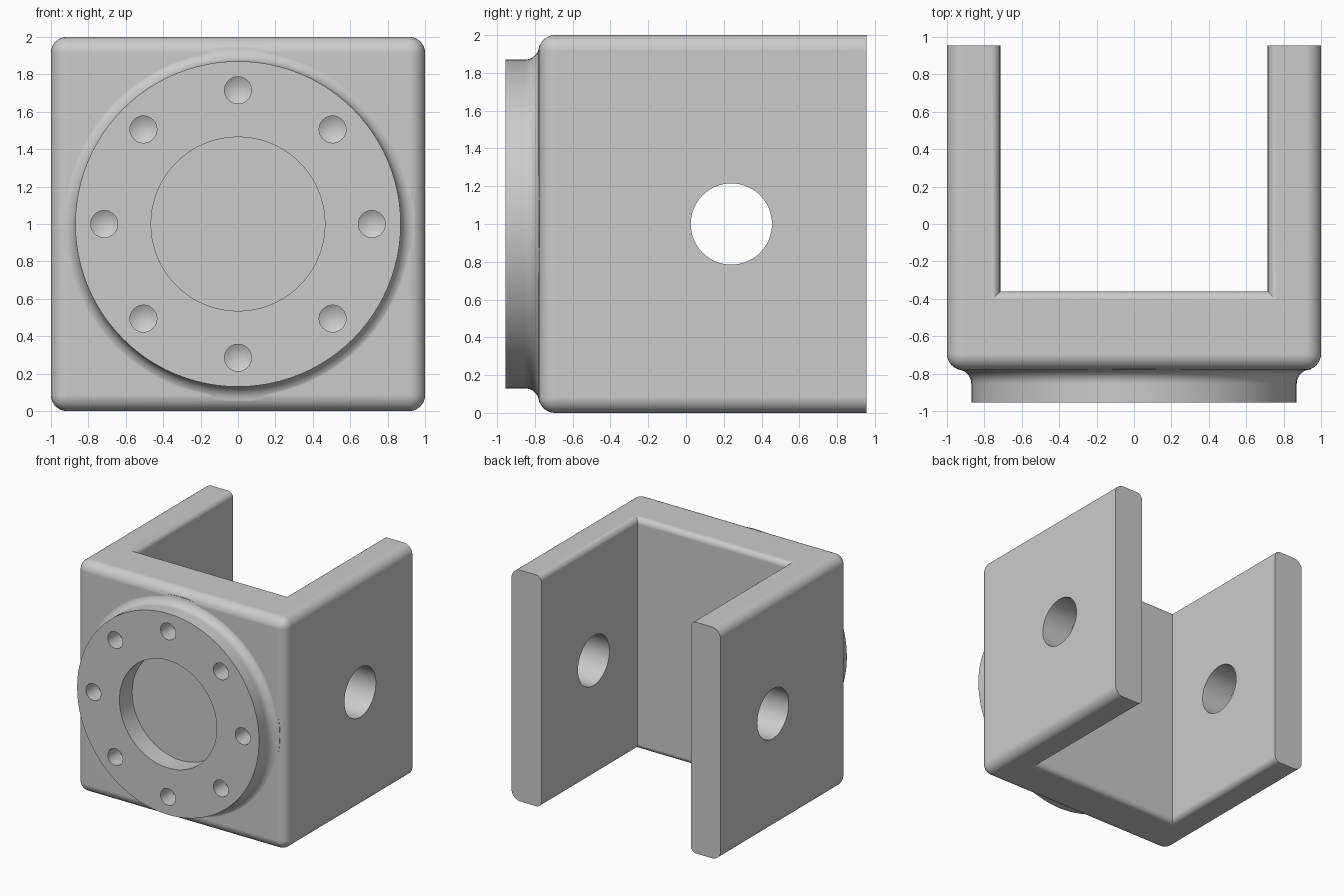
import bpy, bmesh, math
from mathutils import Matrix

if "Cube" in bpy.data.objects:
    bpy.data.objects.remove(bpy.data.objects["Cube"])

grey = bpy.data.materials.new("plain grey")
grey.diffuse_color = (0.6, 0.6, 0.6, 1)
grey.use_nodes = True
grey.node_tree.nodes["Principled BSDF"].inputs["Base Color"].default_value = grey.diffuse_color


def finish(name, bm):
    bmesh.ops.recalc_face_normals(bm, faces=bm.faces)
    me = bpy.data.meshes.new(name)
    bm.to_mesh(me)
    bm.free()
    me.materials.append(grey)
    ob = bpy.data.objects.new(name, me)
    bpy.context.collection.objects.link(ob)
    return ob


def lathe(name, profile, sides, matrix=Matrix()):
    """Turn (radius, y) points around the y axis."""
    bm = bmesh.new()
    rings = []
    for r, y in profile:
        rings.append([bm.verts.new((r * math.cos(2 * math.pi * i / sides), y,
                                    r * math.sin(2 * math.pi * i / sides)))
                      for i in range(sides)])
    for a, b in zip(rings, rings[1:]):
        for i in range(sides):
            j = (i + 1) % sides
            bm.faces.new((a[i], a[j], b[j], b[i]))
    bmesh.ops.remove_doubles(bm, verts=bm.verts, dist=1e-5)
    bmesh.ops.transform(bm, matrix=matrix, verts=bm.verts)
    return finish(name, bm)


def combine(target, other, operation):
    mod = target.modifiers.new(operation.lower(), 'BOOLEAN')
    mod.object = other
    mod.operation = operation
    mod.solver = 'EXACT'
    bpy.context.view_layer.objects.active = target
    bpy.ops.object.modifier_apply(modifier=mod.name)
    bpy.data.objects.remove(other, do_unlink=True)


# U-shaped clevis body, extruded upwards
FRONT, FLOOR, BACK, INNER = -0.78, -0.36, 0.955, 0.715
bm = bmesh.new()
outline = [(-1, FRONT), (1, FRONT), (1, BACK), (INNER, BACK),
           (INNER, FLOOR), (-INNER, FLOOR), (-INNER, BACK), (-1, BACK)]
base = bm.faces.new([bm.verts.new((x, y, 0)) for x, y in outline])
top = bmesh.ops.extrude_face_region(bm, geom=[base])["geom"]
bmesh.ops.translate(bm, vec=(0, 0, 2),
                    verts=[v for v in top if isinstance(v, bmesh.types.BMVert)])
bmesh.ops.recalc_face_normals(bm, faces=bm.faces)


def on(edge, test):
    return all(test(v.co) for v in edge.verts)


def near(a, b):
    return abs(a - b) < 1e-4


# Rounded outer edges, then the smaller rounds along the inner rim
outer = [e for e in bm.edges
         if on(e, lambda c: near(c.y, FRONT))
         or (on(e, lambda c: near(abs(c.x), 1))
             and near(e.verts[0].co.z, e.verts[1].co.z))]
bmesh.ops.bevel(bm, geom=outer, offset=0.085, offset_type='OFFSET',
                segments=8, profile=0.5, affect='EDGES')
inner = [e for e in bm.edges
         if near(e.verts[0].co.z, e.verts[1].co.z)
         and on(e, lambda c: near(abs(c.x), INNER))]
bmesh.ops.bevel(bm, geom=inner, offset=0.05, offset_type='OFFSET',
                segments=6, profile=0.5, affect='EDGES')
body = finish("clevis_bracket", bm)

# Round flange with a concave fillet where it meets the body
profile = [(0, -0.955), (0.87, -0.955)]
for k in range(9):
    t = math.pi / 2 * k / 8
    profile.append((0.945 - 0.075 * math.cos(t), -0.853 + 0.075 * math.sin(t)))
profile += [(0.945, -0.74), (0, -0.74)]
flange = lathe("flange", profile, 96, Matrix.Translation((0, 0, 1)))
combine(body, flange, 'UNION')

# Shallow centre bore
bore = lathe("bore_cutter", [(0, -1.1), (0.465, -1.1), (0.465, -0.782), (0, -0.782)],
             64, Matrix.Translation((0, 0, 1)))
combine(body, bore, 'DIFFERENCE')

# Ring of eight drilled holes with conical bottoms
for k in range(8):
    a = math.pi / 4 * k
    place = Matrix.Translation((0.715 * math.cos(a), 0, 1 + 0.715 * math.sin(a)))
    drill = lathe("drill_cutter", [(0, -1.1), (0.072, -1.1), (0.072, -0.80), (0, -0.757)],
                  32, place)
    combine(body, drill, 'DIFFERENCE')

# Pin hole through both arms
place = Matrix.Translation((0, 0.24, 1)) @ Matrix.Rotation(math.pi / 2, 4, 'Z')
pin = lathe("pin_cutter", [(0, -1.3), (0.215, -1.3), (0.215, 1.3), (0, 1.3)], 64, place)
combine(body, pin, 'DIFFERENCE')

# Smooth rounds, crisp machined edges
bpy.ops.object.select_all(action='DESELECT')
body.select_set(True)
bpy.context.view_layer.objects.active = body
bpy.ops.object.shade_smooth_by_angle(angle=math.radians(25))
weighted = body.modifiers.new("weighted_normals", 'WEIGHTED_NORMAL')
weighted.keep_sharp = True
